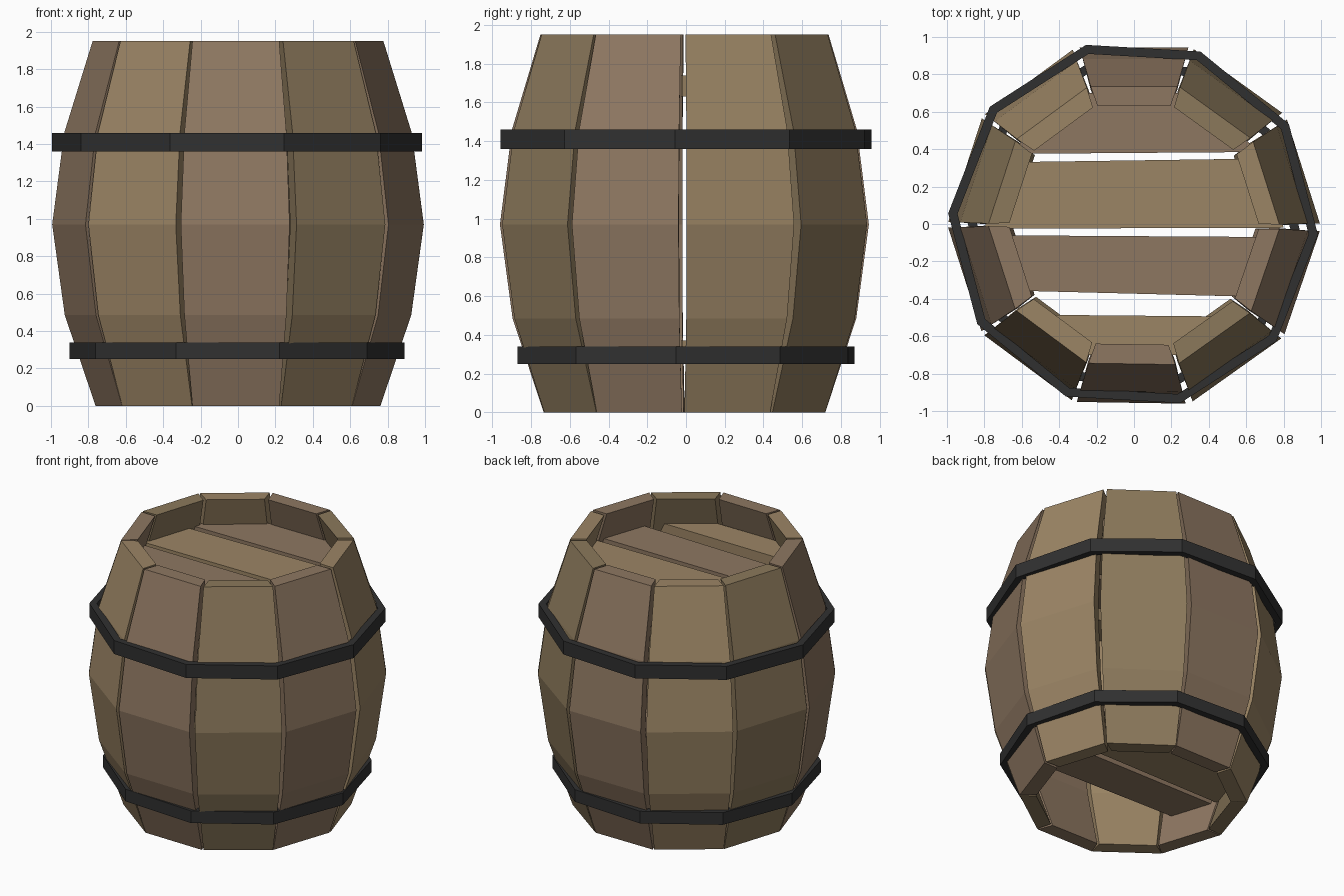
import bpy, bmesh, math, random
from mathutils import Matrix, Vector

if "Cube" in bpy.data.objects:
    bpy.data.objects.remove(bpy.data.objects["Cube"])

random.seed(4)
SIDES = 10
STEP = 2 * math.pi / SIDES


def material(name, rgb):
    m = bpy.data.materials.new(name)
    m.diffuse_color = (*rgb, 1)
    m.use_nodes = True
    m.node_tree.nodes["Principled BSDF"].inputs["Base Color"].default_value = m.diffuse_color
    return m


WOODS = [material("wood_brown", (0.27, 0.185, 0.12)),
         material("wood_tan", (0.33, 0.235, 0.13)),
         material("wood_olive", (0.26, 0.19, 0.105))]
IRON = material("dark_iron", (0.03, 0.03, 0.03))


def make_object(name, bm, mat):
    bmesh.ops.recalc_face_normals(bm, faces=bm.faces)
    mesh = bpy.data.meshes.new(name)
    bm.to_mesh(mesh)
    bm.free()
    mesh.materials.append(mat)
    ob = bpy.data.objects.new(name, mesh)
    bpy.context.collection.objects.link(ob)
    return ob


def loft(name, sections, mat, closed=False):
    """Skin a row of four-point sections, capped or joined end to end."""
    bm = bmesh.new()
    rows = [[bm.verts.new(p) for p in s] for s in sections]
    pairs = list(zip(rows, rows[1:]))
    if closed:
        pairs.append((rows[-1], rows[0]))
    for a, b in pairs:
        for i in range(4):
            j = (i + 1) % 4
            bm.faces.new((a[i], a[j], b[j], b[i]))
    if not closed:
        bm.faces.new(rows[0])
        bm.faces.new(rows[-1])
    return make_object(name, bm, mat)


# Bulging staves: height, outer face distance, outer half width, inner half width
PROFILE = [(0, 0.725, 0.232, 0.192), (0.485, 0.885, 0.273, 0.238),
           (0.97, 0.95, 0.291, 0.258), (1.46, 0.888, 0.273, 0.238),
           (1.95, 0.742, 0.232, 0.195)]
TWIST = [-0.9, -0.6, -0.9, -0.4, 0.2, 0.0, 0.3, 0.0, -0.2, -0.6]
TONES = [0, 2, 0, 1, 2, 0, 1, 2, 0, 1]
for k in range(SIDES):
    turn = Matrix.Rotation(k * STEP + math.radians(TWIST[k]), 4, 'Z')
    sections = []
    for z, r, wo, wi in PROFILE:
        pts = [(-wo, -r, z), (wo, -r, z), (wi, -r + 0.105, z), (-wi, -r + 0.105, z)]
        sections.append([turn @ Vector(p) + Vector((0, -0.006, 0)) for p in pts])
    loft(f"stave_{k + 1}", sections, WOODS[TONES[k]])


# Iron hoops, turned slightly against the staves
def hoop(name, z0, z1, radius):
    sections = []
    for k in range(SIDES):
        a = k * STEP - math.radians(3.3)
        c, s = math.cos(a), math.sin(a)
        sections.append([(r * c - 0.005, r * s, z) for r, z in
                         ((radius, z0), (radius, z1),
                          (radius - 0.05, z1), (radius - 0.05, z0))])
    loft(name, sections, IRON, closed=True)


hoop("upper_hoop", 1.36, 1.46, 0.99)
hoop("lower_hoop", 0.25, 0.34, 0.898)


# Lid planks: left y range, right y range, half length at low and high y edge
def plank(name, z0, z1, left, right, h0, h1, tone):
    a, b = (-h0, left[0]), (-h1, left[1])
    c, d = (h1, right[1]), (h0, right[0])
    loft(name, [[(x, y, z) for x, y in (a, b, c, d)] for z in (z0, z1)], WOODS[tone])


PLANKS = [((-0.355, -0.06), (-0.39, -0.07), 0.69, 0.80, 0),
          ((-0.025, 0.33), (-0.02, 0.35), 0.80, 0.70, 1),
          ((0.375, 0.70), (0.385, 0.70), 0.67, 0.32, 0)]
for label, z0, z1, grow in (("top", 1.63, 1.738, 0), ("bottom", 0.25, 0.37, -0.01)):
    for i, (l, r, h0, h1, t) in enumerate(PLANKS):
        plank(f"{label}_lid_plank_{i + 1}", z0, z1, l, r, h0 + grow, h1 + grow, t)
plank("top_lid_front_plank", 1.63, 1.738, (-0.70, -0.485), (-0.70, -0.495), 0.32, 0.56, 1)
